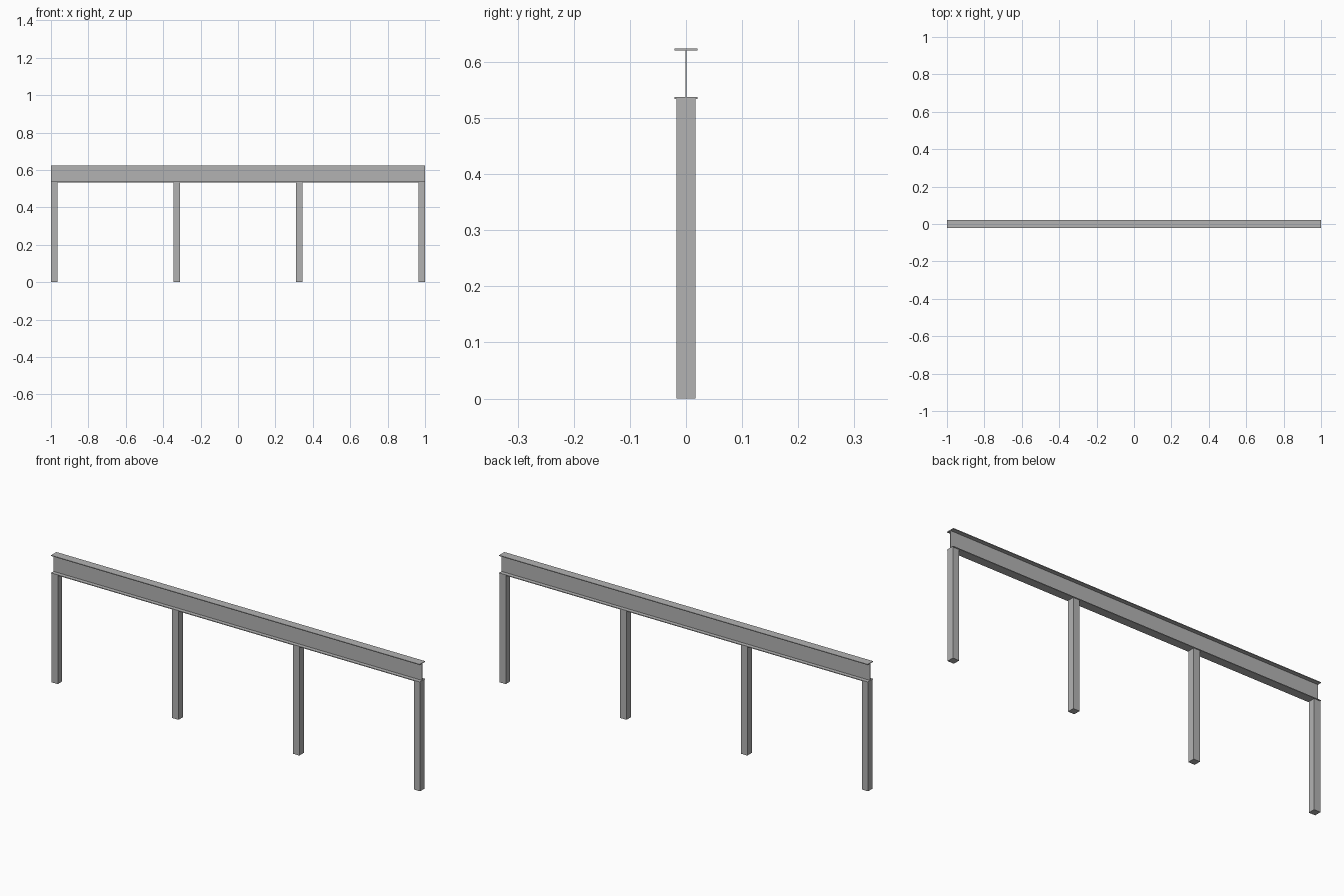
import bpy
import bmesh

default = bpy.data.objects.get("Cube")
if default:
    bpy.data.objects.remove(default, do_unlink=True)

# Single steel grey
steel = bpy.data.materials.new("steel_grey")
steel.use_nodes = True
grey = (0.45, 0.45, 0.45, 1.0)
steel.diffuse_color = grey
steel.node_tree.nodes["Principled BSDF"].inputs["Base Color"].default_value = grey

LENGTH = 2.0
HALF_FLANGE = 0.0208
HALF_WEB = 0.0012
FLANGE = 0.0036
BEAM_BOTTOM, BEAM_TOP = 0.534, 0.624
POST = 0.0344
POST_TOP = 0.536


def add_object(name, bm):
    bmesh.ops.recalc_face_normals(bm, faces=bm.faces)
    mesh = bpy.data.meshes.new(name)
    bm.to_mesh(mesh)
    bm.free()
    mesh.materials.append(steel)
    obj = bpy.data.objects.new(name, mesh)
    bpy.context.scene.collection.objects.link(obj)
    return obj


# I-beam: half profile mirrored in y, extruded along x
half = [
    (HALF_FLANGE, BEAM_BOTTOM),
    (HALF_FLANGE, BEAM_BOTTOM + FLANGE),
    (HALF_WEB, BEAM_BOTTOM + FLANGE),
    (HALF_WEB, BEAM_TOP - FLANGE),
    (HALF_FLANGE, BEAM_TOP - FLANGE),
    (HALF_FLANGE, BEAM_TOP),
]
profile = half + [(-y, z) for y, z in reversed(half)]
bm = bmesh.new()
end = bm.faces.new([bm.verts.new((-LENGTH / 2, y, z)) for y, z in profile])
extruded = bmesh.ops.extrude_face_region(bm, geom=[end], use_keep_orig=True)
moved = [v for v in extruded["geom"] if isinstance(v, bmesh.types.BMVert)]
bmesh.ops.translate(bm, verts=moved, vec=(LENGTH, 0, 0))
add_object("i_beam", bm)

# Four evenly spaced square posts
first = -LENGTH / 2 + POST / 2
spacing = -2 * first / 3
for i in range(4):
    bm = bmesh.new()
    bmesh.ops.create_cube(bm, size=1)
    bmesh.ops.scale(bm, verts=bm.verts, vec=(POST, POST, POST_TOP))
    bmesh.ops.translate(bm, verts=bm.verts, vec=(0, 0, POST_TOP / 2))
    post = add_object(f"support_post_{i + 1}", bm)
    post.location.x = first + i * spacing
